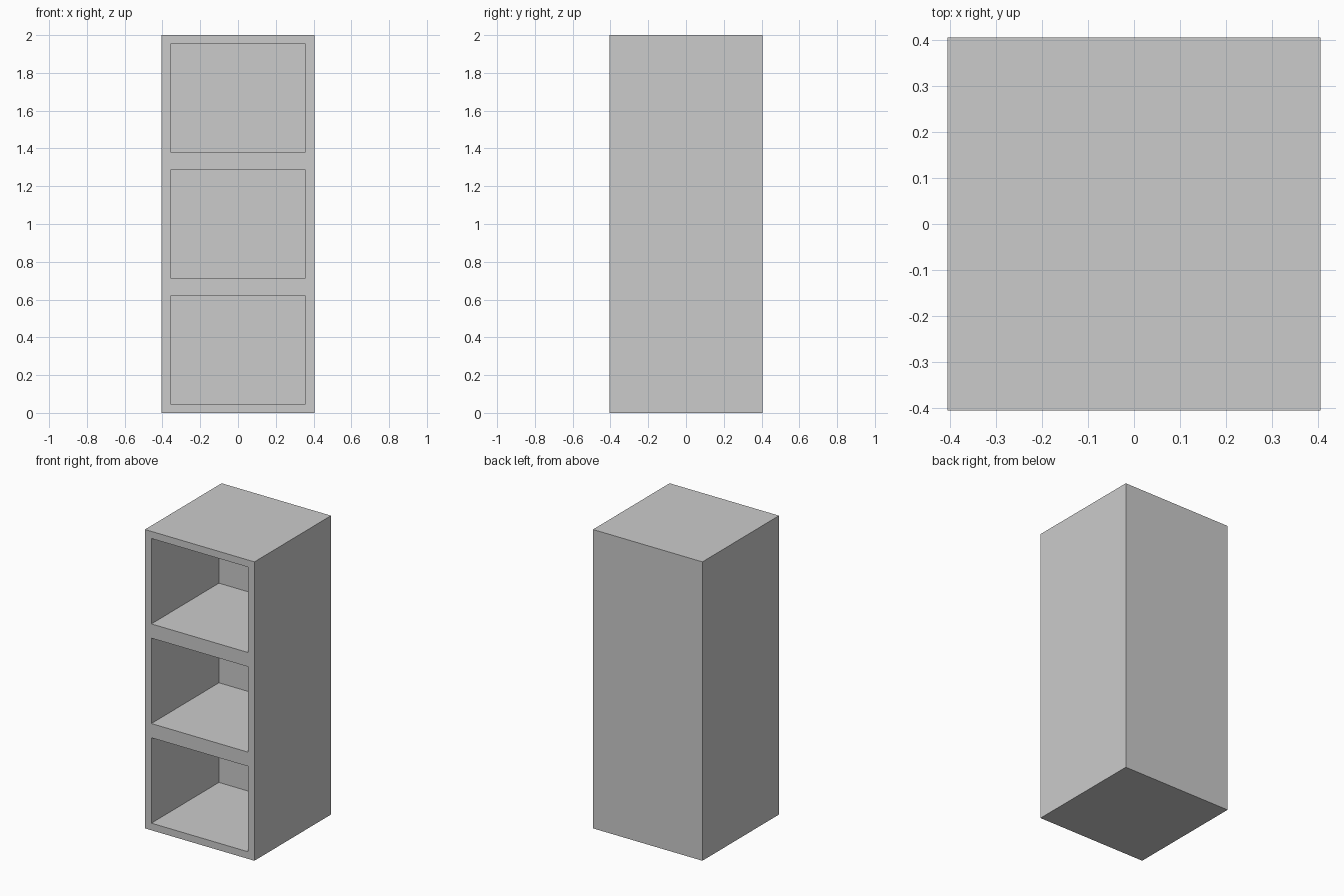
import bpy, bmesh
from mathutils import Matrix, Vector

if "Cube" in bpy.data.objects:
    bpy.data.objects.remove(bpy.data.objects["Cube"])

WIDTH, HEIGHT, WALL, DEPTH = 0.81, 2.0, 0.0475, 0.714

# Solid cabinet block standing on the ground
bm = bmesh.new()
bmesh.ops.create_cube(bm, size=1, matrix=Matrix.Translation((0, 0, HEIGHT / 2))
                      @ Matrix.Diagonal((WIDTH, WIDTH, HEIGHT, 1)))

# Split into three equal storeys
for i in (1, 2):
    bmesh.ops.bisect_plane(bm, geom=bm.verts[:] + bm.edges[:] + bm.faces[:],
                           plane_co=Vector((0, 0, HEIGHT * i / 3)), plane_no=Vector((0, 0, 1)))
bm.normal_update()

# Frame each front cell, then sink it to form an open compartment
fronts = [f for f in bm.faces if f.normal.y < -0.9]
bmesh.ops.inset_individual(bm, faces=fronts, thickness=WALL, use_even_offset=True)
for f in bmesh.ops.extrude_discrete_faces(bm, faces=fronts)["faces"]:
    bmesh.ops.translate(bm, verts=f.verts[:], vec=(0, DEPTH, 0))
bmesh.ops.recalc_face_normals(bm, faces=bm.faces[:])

mesh = bpy.data.meshes.new("shelf_cabinet")
bm.to_mesh(mesh)
bm.free()
bpy.context.collection.objects.link(bpy.data.objects.new("shelf_cabinet", mesh))
